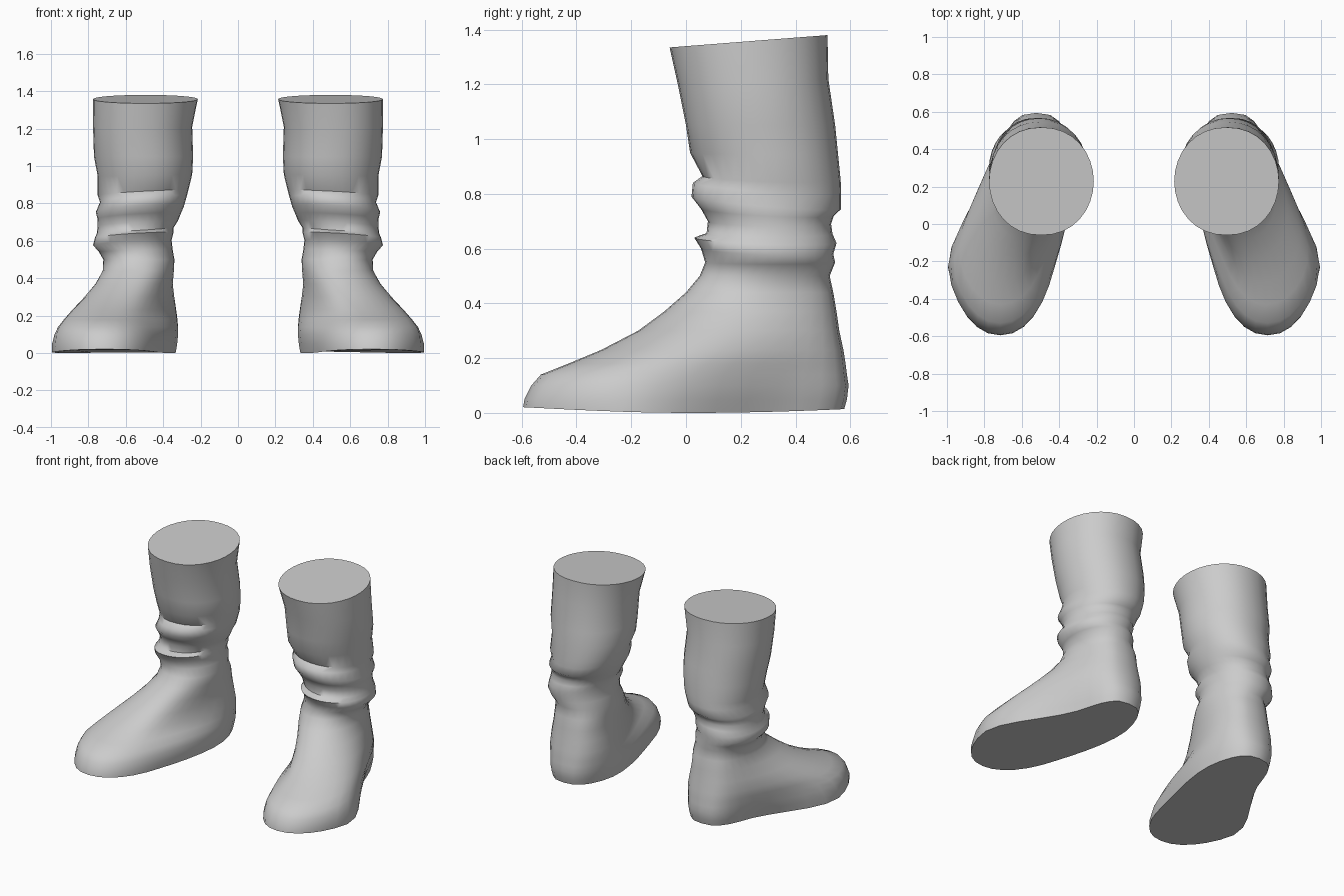
import bpy
import bmesh
import math

cube = bpy.data.objects.get("Cube")
if cube:
    bpy.data.objects.remove(cube, do_unlink=True)

SIDES = 32
HEEL_X = 0.522

# Foot sections: height, toe y, heel y, heel half width, toe centre x, toe half width
FOOT = [
    (0.015, -0.595, 0.578, 0.22, 0.715, 0.305),
    (0.05, -0.59, 0.588, 0.23, 0.715, 0.31),
    (0.10, -0.565, 0.594, 0.24, 0.715, 0.305),
    (0.14, -0.53, 0.588, 0.243, 0.715, 0.29),
    (0.18, -0.43, 0.583, 0.243, 0.71, 0.265),
    (0.23, -0.31, 0.575, 0.238, 0.69, 0.24),
    (0.30, -0.175, 0.56, 0.22, 0.64, 0.22),
    (0.37, -0.08, 0.55, 0.20, 0.59, 0.20),
    (0.44, 0.0, 0.538, 0.19, 0.545, 0.19),
]

# Shaft sections: front height, back height, front y, back y, inner x, outer x
SHAFT = [
    (0.50, 0.50, 0.05, 0.525, 0.34, 0.72),
    (0.55, 0.55, 0.07, 0.545, 0.35, 0.745),
    (0.60, 0.58, 0.055, 0.538, 0.355, 0.775),
    (0.64, 0.62, 0.03, 0.55, 0.345, 0.765),
    (0.655, 0.655, 0.075, 0.535, 0.345, 0.755),
    (0.70, 0.69, 0.08, 0.53, 0.32, 0.75),
    (0.745, 0.72, 0.055, 0.54, 0.305, 0.752),
    (0.79, 0.745, 0.02, 0.567, 0.29, 0.76),
    (0.84, 0.80, 0.025, 0.567, 0.275, 0.738),
    (0.865, 0.85, 0.06, 0.565, 0.265, 0.75),
    (0.95, 0.95, 0.015, 0.555, 0.245, 0.75),
    (1.05, 1.05, 0.0, 0.545, 0.24, 0.77),
    (1.20, 1.22, -0.03, 0.52, 0.245, 0.775),
    (1.335, 1.38, -0.06, 0.517, 0.215, 0.775),
]


def smooth(t):
    t = max(0.0, min(1.0, t))
    return t * t * (3 - 2 * t)


def ring_angles():
    return [2 * math.pi * i / SIDES for i in range(SIDES)]


def foot_ring(index, z, toe_y, heel_y, heel_w, toe_x, toe_w):
    """Bent oval with a blunt heel that swings outward towards the toe."""
    points = []
    for a in ring_angles():
        s = (1 + math.cos(a)) / 2
        y = heel_y + (toe_y - heel_y) * s
        blend = smooth((s - 0.17 + 0.5 * z) / (0.55 + 1.3 * z))
        centre = HEEL_X + (toe_x - HEEL_X) * blend
        width = heel_w + (toe_w - heel_w) * blend
        bluntness = 0.72 if s < 0.5 else 0.93
        across = math.copysign(abs(math.sin(a)) ** bluntness, math.sin(a))
        height = z
        if index == 0:  # sole curls up a little at the toe and heel
            height = 0.015 * abs(y / 0.6) ** 2 + 0.006 * smooth(s * 2 - 1)
        points.append((centre + width * across, y, height))
    return points


def shaft_ring(front_z, back_z, front_y, back_y, inner_x, outer_x):
    """Tilted oval; the slouched folds dip towards the outer side."""
    points = []
    middle = (front_z + back_z) / 2
    slouch = 0.014 * smooth((middle - 0.5) / 0.1) * smooth((1.0 - middle) / 0.12)
    for a in ring_angles():
        s = (1 + math.cos(a)) / 2
        across = math.copysign(abs(math.sin(a)) ** 0.92, math.sin(a))
        x = (inner_x + outer_x) / 2 + (outer_x - inner_x) / 2 * across
        y = back_y + (front_y - back_y) * s
        z = back_z + (front_z - back_z) * s - slouch * math.sin(a)
        points.append((x, y, z))
    return points


def make_boot(name, side, material):
    bm = bmesh.new()
    sections = [foot_ring(i, *row) for i, row in enumerate(FOOT)]
    sections += [shaft_ring(*row) for row in SHAFT]
    rings = [[bm.verts.new((side * x, y, z)) for x, y, z in pts] for pts in sections]
    for low, high in zip(rings, rings[1:]):
        for i in range(SIDES):
            j = (i + 1) % SIDES
            bm.faces.new((low[i], low[j], high[j], high[i]))
    # Closed sole and closed top
    bm.faces.new(rings[0])
    bm.faces.new(rings[-1])
    bmesh.ops.recalc_face_normals(bm, faces=bm.faces)
    mesh = bpy.data.meshes.new(name)
    bm.to_mesh(mesh)
    bm.free()
    mesh.materials.append(material)
    boot = bpy.data.objects.new(name, mesh)
    bpy.context.collection.objects.link(boot)
    bpy.ops.object.select_all(action="DESELECT")
    boot.select_set(True)
    bpy.context.view_layer.objects.active = boot
    bpy.ops.object.shade_smooth_by_angle(angle=math.radians(60))


# Single soft grey leather
grey = bpy.data.materials.new("grey_leather")
grey.use_nodes = True
colour = (0.6, 0.6, 0.6, 1.0)
grey.diffuse_color = colour
grey.node_tree.nodes["Principled BSDF"].inputs["Base Color"].default_value = colour

make_boot("left_boot", 1, grey)
make_boot("right_boot", -1, grey)
